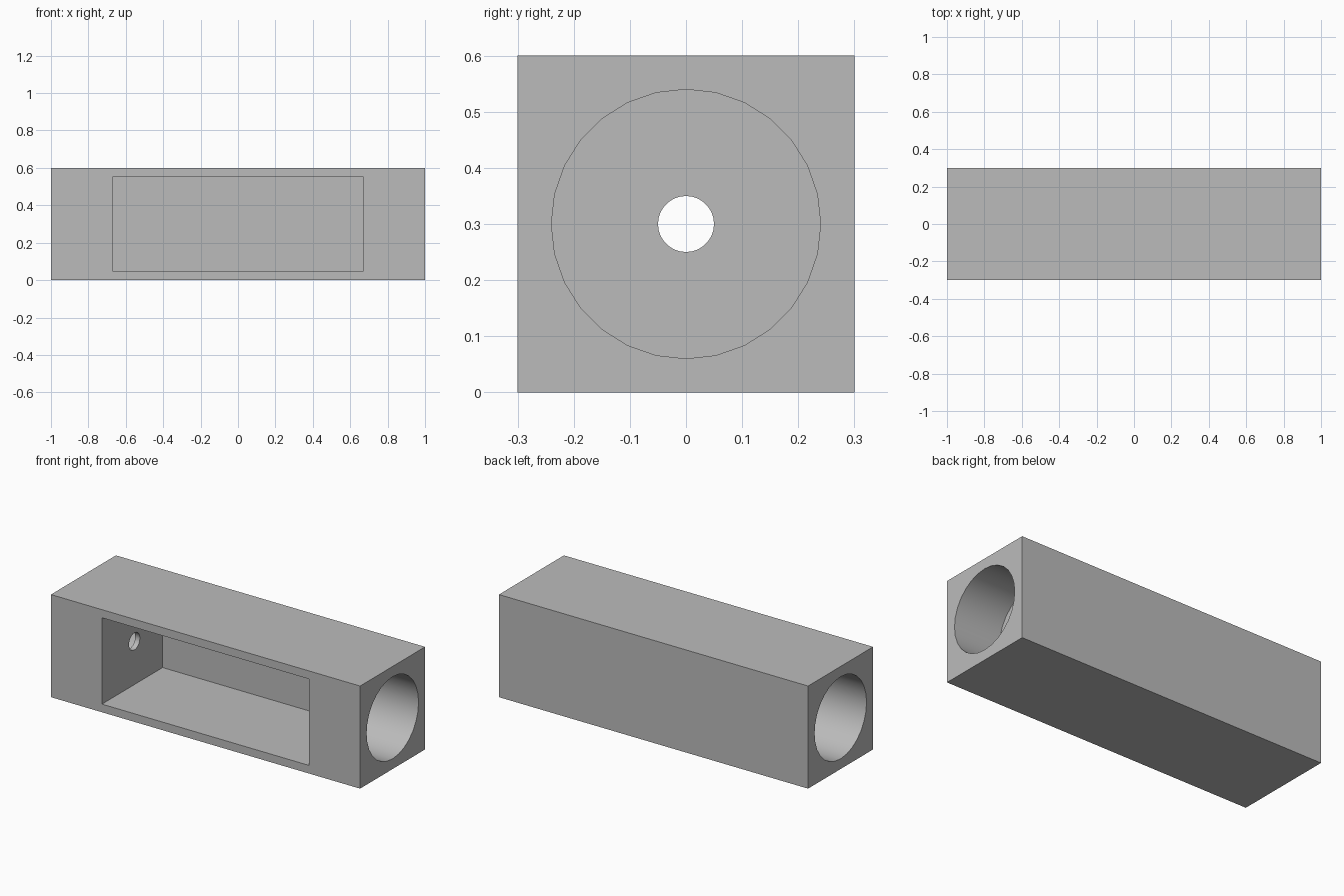
import bpy
import math

old = bpy.data.objects.get("Cube")
if old:
    bpy.data.objects.remove(old, do_unlink=True)

HALF, SIDE = 1.0, 0.6
MID = SIDE / 2
POCKET_X, POCKET_BACK, POCKET_HEIGHT = 0.67, 0.26, 0.505
BORE_R, BORE_DEPTH, HOLE_R = 0.24, 0.3, 0.05

grey = bpy.data.materials.new("plain grey")
grey.use_nodes = True
colour = (0.5, 0.5, 0.5, 1)
grey.diffuse_color = colour
grey.node_tree.nodes["Principled BSDF"].inputs["Base Color"].default_value = colour


def box(name, size, centre):
    bpy.ops.mesh.primitive_cube_add(size=1, location=centre)
    obj = bpy.context.object
    obj.name = name
    obj.scale = size
    bpy.ops.object.transform_apply(location=False, rotation=False, scale=True)
    obj.data.materials.append(grey)
    return obj


def rod(name, radius, x0, x1):
    """Cylinder along x, centred on the block's axis."""
    bpy.ops.mesh.primitive_cylinder_add(
        vertices=28, radius=radius, depth=x1 - x0,
        location=((x0 + x1) / 2, 0, MID), rotation=(0, math.pi / 2, 0))
    obj = bpy.context.object
    obj.name = name
    obj.data.materials.append(grey)
    return obj


# Square block
block = box("block", (2 * HALF, SIDE, SIDE), (0, 0, MID))

# Front pocket, through hole and the wide bore in each end
front = -MID - 0.1
cutters = [
    box("pocket_cutter", (2 * POCKET_X, POCKET_BACK - front, POCKET_HEIGHT),
        (0, (POCKET_BACK + front) / 2, MID)),
    rod("hole_cutter", HOLE_R, -HALF - 0.1, HALF + 0.1),
    rod("left_bore_cutter", BORE_R, HALF - BORE_DEPTH, HALF + 0.1),
    rod("right_bore_cutter", BORE_R, -HALF - 0.1, -HALF + BORE_DEPTH),
]

bpy.ops.object.select_all(action="DESELECT")
block.select_set(True)
bpy.context.view_layer.objects.active = block
for cutter in cutters:
    mod = block.modifiers.new(cutter.name, "BOOLEAN")
    mod.operation = "DIFFERENCE"
    mod.solver = "EXACT"
    mod.object = cutter
    bpy.ops.object.modifier_apply(modifier=mod.name)
for cutter in cutters:
    bpy.data.objects.remove(cutter, do_unlink=True)

# Smooth bores, crisp edges
bpy.ops.object.shade_smooth_by_angle(angle=math.radians(30))
